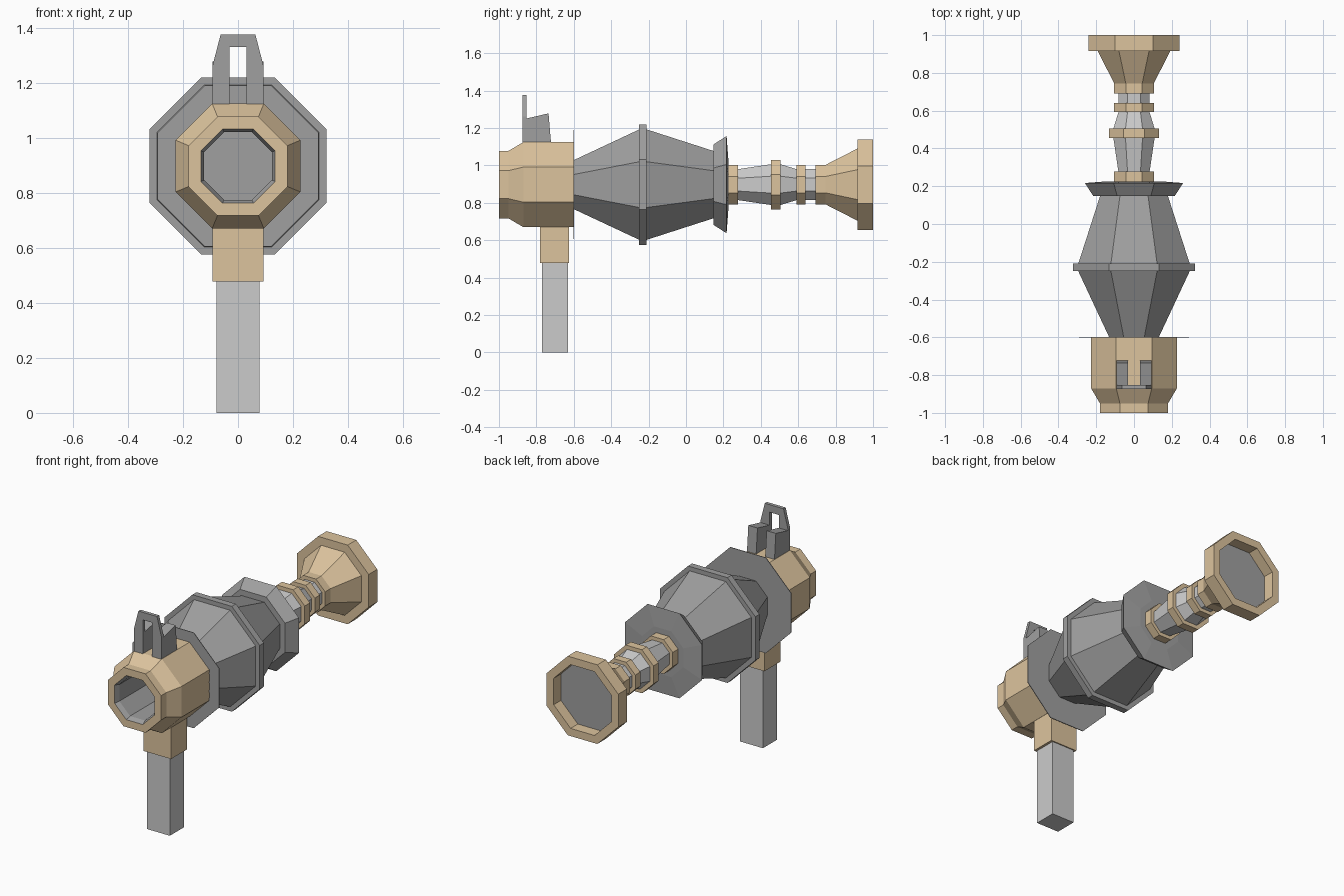
import bpy, bmesh, math

if "Cube" in bpy.data.objects:
    bpy.data.objects.remove(bpy.data.objects["Cube"])

CZ = 0.897  # height of the barrel axis


def material(name, rgb):
    m = bpy.data.materials.new(name)
    m.diffuse_color = (*rgb, 1)
    m.use_nodes = True
    m.node_tree.nodes["Principled BSDF"].inputs["Base Color"].default_value = m.diffuse_color
    return m


TAN = material("tan", (0.72, 0.55, 0.34))
DARK = material("dark_grey", (0.35, 0.35, 0.35))
LIGHT = material("light_grey", (0.75, 0.75, 0.75))


def finish(bm, name, mat):
    bmesh.ops.recalc_face_normals(bm, faces=bm.faces)
    me = bpy.data.meshes.new(name)
    bm.to_mesh(me)
    bm.free()
    me.materials.append(mat)
    ob = bpy.data.objects.new(name, me)
    bpy.context.collection.objects.link(ob)
    return ob


def octagon(name, profile, mat, cap=True):
    """Eight-sided lathe along y; profile holds (flat-side radius, y)."""
    bm = bmesh.new()
    rings = []
    for r, y in profile:
        R = r / math.cos(math.pi / 8)
        angles = [(k + 0.5) * math.pi / 4 for k in range(8)]
        rings.append([bm.verts.new((R * math.cos(a), y, CZ + R * math.sin(a))) for a in angles])
    for a, b in zip(rings, rings[1:]):
        for k in range(8):
            j = (k + 1) % 8
            bm.faces.new((a[k], a[j], b[j], b[k]))
    if cap:
        bm.faces.new(rings[0])
        bm.faces.new(rings[-1])
    return finish(bm, name, mat)


def prism(name, pts, axis, lo, hi, mat):
    """Extrude a 2D outline along x (points are y,z) or along y (points are x,z)."""
    bm = bmesh.new()
    place = (lambda p, t: (t, *p)) if axis == 'x' else (lambda p, t: (p[0], t, p[1]))
    a = [bm.verts.new(place(p, lo)) for p in pts]
    b = [bm.verts.new(place(p, hi)) for p in pts]
    bm.faces.new(a)
    bm.faces.new(b)
    for k in range(len(pts)):
        j = (k + 1) % len(pts)
        bm.faces.new((a[k], a[j], b[j], b[k]))
    return finish(bm, name, mat)


def box(name, x, y0, y1, z0, z1, mat):
    return prism(name, [(y0, z0), (y1, z0), (y1, z1), (y0, z1)], 'x', -x, x, mat)


# Front muzzle with a hollow grey bore
octagon("muzzle", [(0.135, -1), (0.18, -1), (0.18, -0.95), (0.227, -0.87), (0.227, -0.602)], TAN, cap=False)
bore = octagon("bore", [(0.135, -1), (0.123, -0.97), (0.123, -0.62)], DARK, cap=False)
octagon("bore_floor", [(0.123, -0.625), (0.123, -0.62)], DARK)
bore.data.flip_normals()

# Thin disc behind the muzzle, then the double-cone body
octagon("body", [(0.292, -0.602), (0.292, -0.598), (0.132, -0.598), (0.295, -0.25),
                 (0.322, -0.25), (0.322, -0.21), (0.295, -0.21), (0.18, 0.147)], DARK)
octagon("flared_collar", [(0.215, 0.147), (0.26, 0.217), (0.14, 0.226)], DARK)

# Neck with tan rings
octagon("neck", [(0.083, 0.22), (0.083, 0.28), (0.109, 0.455), (0.109, 0.505),
                 (0.083, 0.59), (0.083, 0.70)], LIGHT)
for name, r, y0, y1 in (("front_ring", 0.105, 0.226, 0.278),
                        ("middle_ring", 0.133, 0.455, 0.505),
                        ("rear_ring", 0.105, 0.592, 0.64)):
    octagon(name, [(r, y0), (r, y1)], TAN)

# Bell at the rear with a recessed grey plate
octagon("bell", [(0.105, 0.692), (0.105, 0.745), (0.193, 0.917), (0.242, 0.917),
                 (0.242, 1), (0.195, 1), (0.195, 0.925)], TAN)
octagon("bell_plate", [(0.195, 0.924), (0.195, 0.93)], DARK)

# Grip
box("grip_socket", 0.093, -0.78, -0.625, 0.477, 0.7, TAN)
box("grip", 0.078, -0.77, -0.632, 0, 0.48, LIGHT)

# Sight: two side blocks and a tapered arch
side = [(-0.855, 1.1), (-0.72, 1.1), (-0.735, 1.278), (-0.855, 1.25)]
for name, s in (("left_sight_block", -1), ("right_sight_block", 1)):
    prism(name, side, 'x', min(s * 0.031, s * 0.093), max(s * 0.031, s * 0.093), DARK)
half = [(0.031, 1.33), (0.031, 1.1), (0.093, 1.1), (0.093, 1.26), (0.063, 1.376)]
prism("sight_arch", half + [(-x, z) for x, z in reversed(half)], 'y', -0.873, -0.852, DARK)
